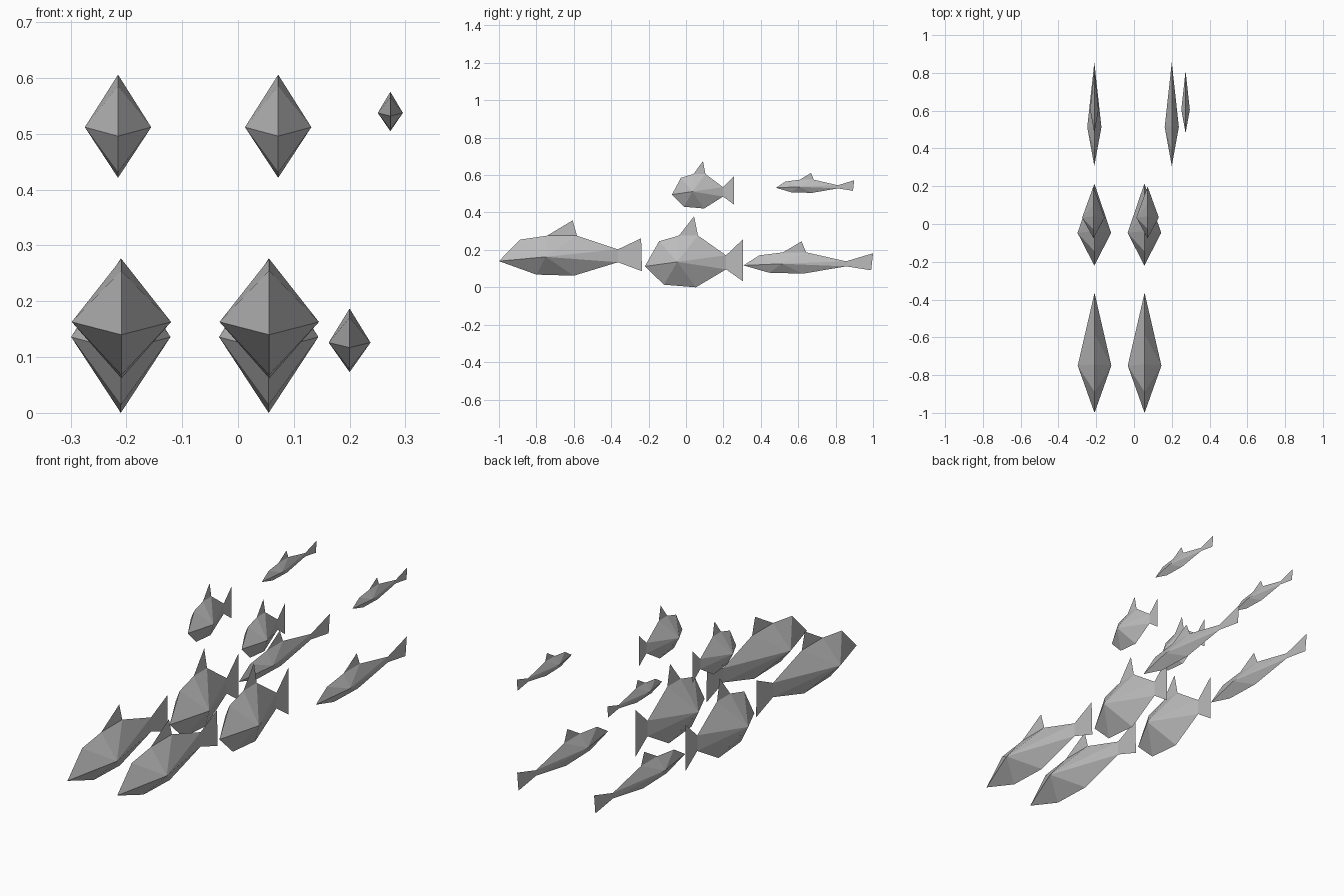
import bpy

if "Cube" in bpy.data.objects:
    bpy.data.objects.remove(bpy.data.objects["Cube"])

grey = bpy.data.materials.new("fish_grey")
grey.diffuse_color = (0.5, 0.5, 0.5, 1)
grey.use_nodes = True
grey.node_tree.nodes["Principled BSDF"].inputs["Base Color"].default_value = grey.diffuse_color

# Side profiles as (y, z): nose, forehead, fin front, fin back, tail root top,
# tail root bottom, rear belly, front belly, fin tip, tail top, tail bottom, flank
LONG = [(-1.0, .14), (-.888, .255), (-.743, .276), (-.583, .276), (-.364, .203),
        (-.364, .134), (-.60, .062), (-.80, .068), (-.606, .358), (-.24, .262),
        (-.235, .086), (-.75, .163)]
ROUND = [(-.22, .112), (-.144, .246), (-.037, .277), (.064, .277), (.214, .171),
         (.214, .096), (.053, 0), (-.118, .014), (.043, .38), (.305, .257),
         (.305, .032), (-.047, .136)]
THIN = [(.307, .117), (.392, .171), (.519, .187), (.642, .187), (.856, .139),
        (.856, .112), (.626, .073), (.444, .078), (.618, .246), (1.0, .182),
        (.99, .091), (.513, .126)]


def fish(name, profile, x, half_width, nose=None, sy=1.0, sz=1.0):
    """Diamond-section body fanned from the flanks, with flat fin and tail."""
    y0, z0 = profile[0]
    ny, nz = nose or profile[0]
    pts = [(ny + (y - y0) * sy, nz + (z - z0) * sz) for y, z in profile]
    verts = [(x, y, z) for y, z in pts[:11]]
    fy, fz = pts[11]
    verts += [(x + half_width, fy, fz), (x - half_width, fy, fz)]
    faces = []
    for i in range(8):
        j = (i + 1) % 8
        faces += [(11, j, i), (12, i, j)]
    faces += [(2, 3, 8), (5, 10, 9, 4)]      # dorsal fin, tail
    mesh = bpy.data.meshes.new(name)
    mesh.from_pydata(verts, [], faces)
    mesh.materials.append(grey)
    ob = bpy.data.objects.new(name, mesh)
    bpy.context.collection.objects.link(ob)


# Pairs of each kind, left and right
for side, xl, xr, xt, xs in (("left", -.209, -.215, -.21, -.21),
                             ("right", .056, .072, .20, .273)):
    fish("long_fish_" + side, LONG, xl, .089)
    fish("round_fish_" + side, ROUND, xl - .001, .089)
    fish("small_round_fish_" + side, ROUND, xr, .0595, (-.075, .496), .63, .667)
    fish("thin_fish_" + side, THIN, xt, .0375)
    fish("small_thin_fish_" + side, THIN, xs, .0225, (.481, .532), .603, .62)
